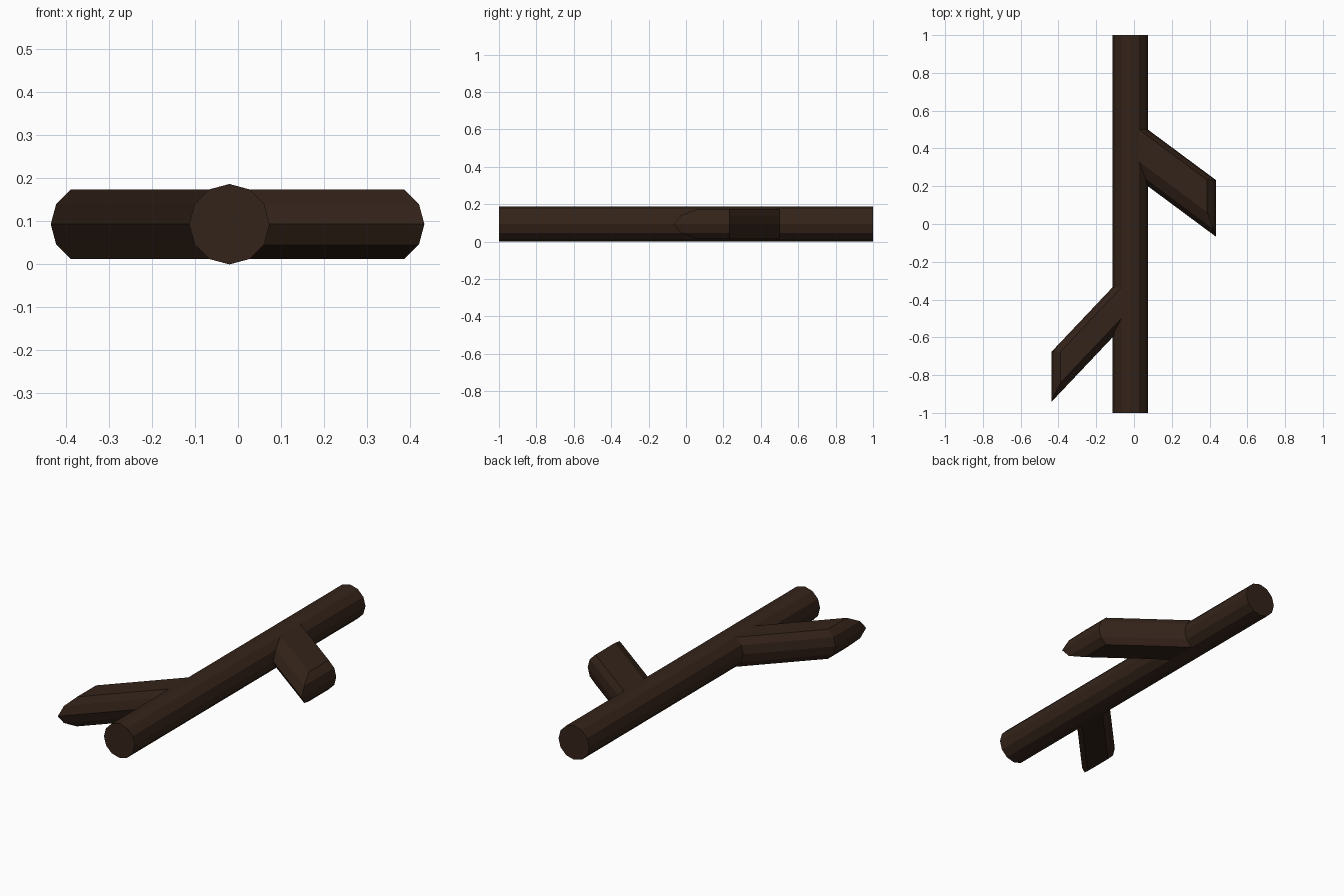
import bpy, bmesh
from math import cos, sin, radians
from mathutils import Vector

if "Cube" in bpy.data.objects:
    bpy.data.objects.remove(bpy.data.objects["Cube"])

R, CX, CZ, SIDES = 0.0935, -0.02, 0.0935, 12

bark = bpy.data.materials.new("bark")
bark.diffuse_color = (0.034, 0.017, 0.010, 1)
bark.use_nodes = True
bark.node_tree.nodes["Principled BSDF"].inputs["Base Color"].default_value = bark.diffuse_color

# Each side branch: trunk columns it grows from, its lower and upper root ends, and its sweep
RIGHT = dict(cols=[-2, -1, 0, 1, 2], low=[0.33, 0.24, 0.20, 0.24, 0.33],
             high=0.50, sweep=Vector((0.36, -0.267, 0)))
LEFT = dict(cols=[4, 5, 6, 7, 8], low=[-0.50, -0.565, -0.60, -0.565, -0.50],
            high=-0.335, sweep=Vector((-0.322, -0.34, 0)))


def ring_point(k, y):
    a = radians(360 / SIDES * k)
    return Vector((CX + R * cos(a), y, CZ + R * sin(a)))


def finish(bm, name):
    mesh = bpy.data.meshes.new(name)
    bm.to_mesh(mesh)
    bm.free()
    mesh.materials.append(bark)
    obj = bpy.data.objects.new(name, mesh)
    bpy.context.collection.objects.link(obj)


def make_trunk(branches):
    bm = bmesh.new()
    rows = {k: [-1.0, 1.0] for k in range(SIDES)}
    holes = set()
    for b in branches:
        for k, y in zip(b["cols"], b["low"]):
            rows[k % SIDES] = [-1.0, y, b["high"], 1.0]
        holes |= {k % SIDES for k in b["cols"][:-1]}
    cols = [[bm.verts.new(ring_point(k, y)) for y in rows[k]] for k in range(SIDES)]
    for k in range(SIDES):
        a, b = cols[k], cols[(k + 1) % SIDES]
        if k in holes:      # leave the root opening free
            for i in (0, 2):
                bm.faces.new([a[i], a[i + 1], b[i + 1], b[i]])
        else:
            bm.faces.new(a + b[::-1])
    bm.faces.new([c[0] for c in cols])
    bm.faces.new([c[-1] for c in reversed(cols)])
    finish(bm, "trunk")


def make_branch(name, b):
    bm = bmesh.new()
    low = [ring_point(k, y) for k, y in zip(b["cols"], b["low"])]
    high = [ring_point(k, b["high"]) for k in b["cols"]]
    n = len(low)
    loop = low[::-1] + high
    root = [bm.verts.new(p) for p in loop]
    tip = [bm.verts.new(p + b["sweep"]) for p in loop]
    # Swept sides
    for i in range(2 * n):
        j = (i + 1) % (2 * n)
        bm.faces.new([tip[j], tip[i], root[i], root[j]])
    # Faceted tip
    tl, th = tip[:n][::-1], tip[n:]
    for i in range(n - 1):
        bm.faces.new([tl[i], th[i], th[i + 1], tl[i + 1]])
    finish(bm, name)


make_trunk([RIGHT, LEFT])
make_branch("right_branch", RIGHT)
make_branch("left_branch", LEFT)
